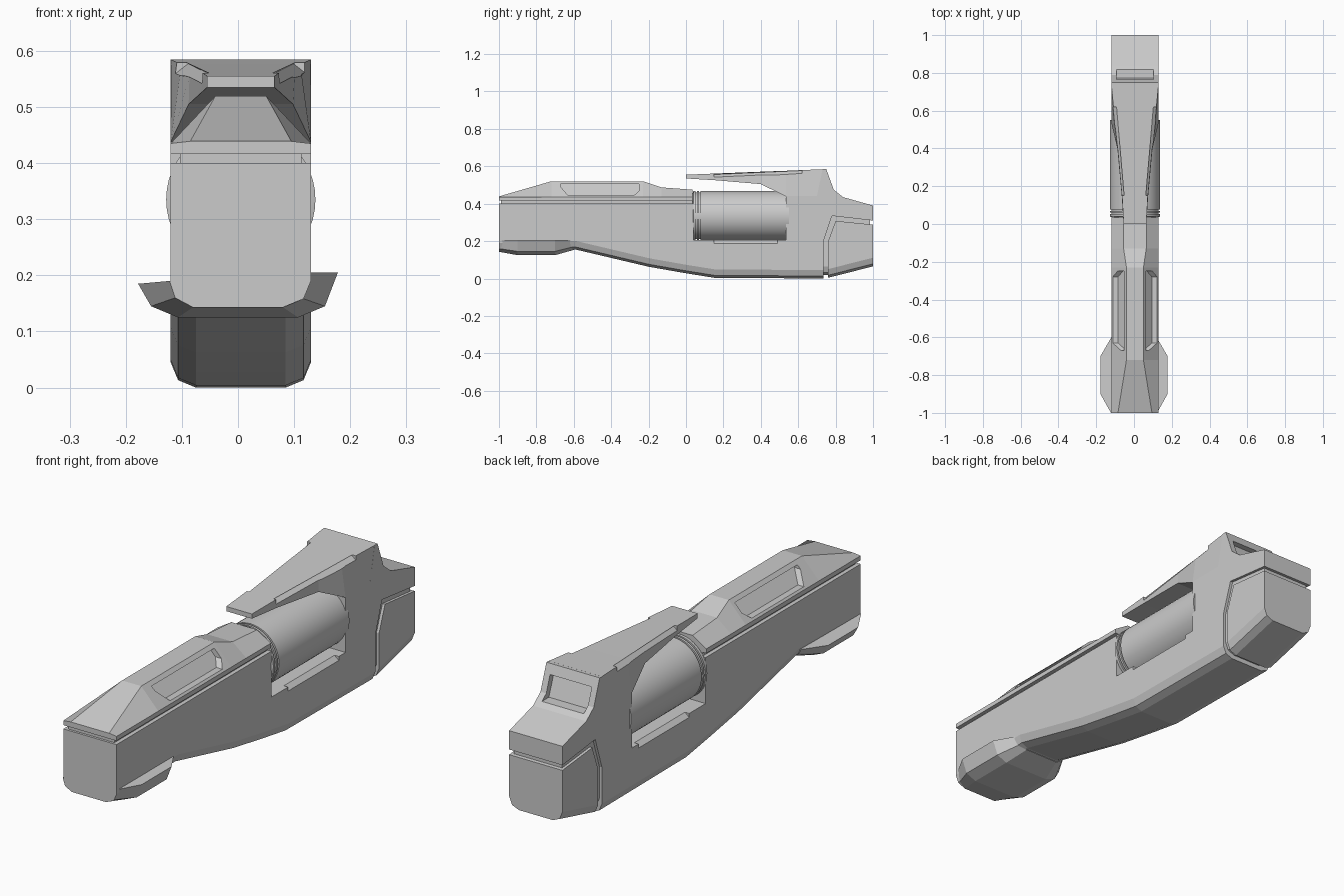
import bpy, bmesh, math

if "Cube" in bpy.data.objects:
    bpy.data.objects.remove(bpy.data.objects["Cube"])

CX, HW = 0.005, 0.125   # body centre line and half width


def finish(name, bm):
    bmesh.ops.recalc_face_normals(bm, faces=bm.faces[:])
    me = bpy.data.meshes.new(name)
    bm.to_mesh(me)
    bm.free()
    ob = bpy.data.objects.new(name, me)
    bpy.context.collection.objects.link(ob)
    return ob


def prism(name, profile, hw, bevel_edges=(), width=0.045):
    """Extrude a (y, z) side profile across x, rounding chosen profile edges."""
    bm = bmesh.new()
    n = len(profile)
    left = [bm.verts.new((CX - hw, y, z)) for y, z in profile]
    right = [bm.verts.new((CX + hw, y, z)) for y, z in profile]
    bm.faces.new(left)
    bm.faces.new(right[::-1])
    for i in range(n):
        j = (i + 1) % n
        bm.faces.new((left[i], right[i], right[j], left[j]))
    bmesh.ops.recalc_face_normals(bm, faces=bm.faces[:])
    edges = [bm.edges.get((s[i], s[i + 1])) for i in bevel_edges for s in (left, right)]
    if edges:
        bmesh.ops.bevel(bm, geom=edges, offset=width, segments=2, profile=0.5, affect='EDGES')
    return finish(name, bm)


def loft(name, sections, cx=CX):
    """Skin a list of (y, [(x, z), ...]) rings and cap both ends."""
    bm = bmesh.new()
    rings = [[bm.verts.new((cx + x, y, z)) for x, z in pts] for y, pts in sections]
    for a, b in zip(rings, rings[1:]):
        for i in range(len(a)):
            j = (i + 1) % len(a)
            bm.faces.new((a[i], a[j], b[j], b[i]))
    bm.faces.new(rings[0])
    bm.faces.new(rings[-1][::-1])
    return finish(name, bm)


def mirrored(half):
    return half + [(-x, z) for x, z in reversed(half)]


def cut(ob, cutter):
    mod = ob.modifiers.new("cut", 'BOOLEAN')
    mod.operation, mod.solver, mod.object = 'DIFFERENCE', 'EXACT', cutter
    bpy.context.view_layer.objects.active = ob
    bpy.ops.object.modifier_apply(modifier=mod.name)
    bpy.data.objects.remove(cutter)


def edge_notch(ob, p, q, rx, rz):
    """Chamfer away part of a long edge with a diamond-shaped bar."""
    diamond = lambda x, z: [(x - rx, z), (x, z - rz), (x + rx, z), (x, z + rz)]
    for s in (-1, 1):
        cut(ob, loft("notch_cutter", [(y, diamond(s * x, z)) for x, y, z in (p, q)]))


# main frame: fore body, belly, window and rear block
frame = prism("main_frame", [
    (-1, 0.145), (-0.59, 0.155), (-0.2, 0.063), (0, 0.028), (0.15, 0.004), (0.735, 0.0),
    (0.735, 0.2), (0.78, 0.335), (1, 0.31), (1, 0.39), (0.84, 0.435), (0.79, 0.475),
    (0.75, 0.585), (0.73, 0.584), (0.70, 0.44), (0.535, 0.44), (0.535, 0.205),
    (0.04, 0.205), (0.04, 0.40), (-1, 0.40)], HW, range(5))
edge_notch(frame, (HW, 0.15, 0.205), (HW, 0.49, 0.205), 0.02, 0.017)
cut(frame, prism("rear_recess_cutter",
                 [(0.738, 0.545), (0.82, 0.545), (0.84, 0.452), (0.772, 0.452)], 0.098))

# rear pad behind the groove, with a slimmer core filling the groove
prism("rear_pad", [(0.8, 0.308), (0.76, 0.2), (0.76, 0.004), (1, 0.065), (1, 0.288)],
      HW, [2])
prism("groove_core", [(0.72, 0.2), (0.72, 0.02), (0.78, 0.02), (0.985, 0.08),
                      (0.985, 0.33), (0.77, 0.345)], HW - 0.012, [1, 2])

# overhanging top bar, tapering towards the front
bar = loft("top_bar", [(y, mirrored([(tw, tz), (bw, bz)])) for y, tw, tz, bw, bz in [
    (0, 0.06, 0.555, 0.06, 0.535),
    (0.15, 0.068, 0.561, 0.07, 0.526),
    (0.40, 0.091, 0.571, 0.093, 0.505),
    (0.535, 0.106, 0.576, HW, 0.438),
    (0.735, 0.1245, 0.5845, HW, 0.438)]])
edge_notch(bar, (0.073, 0.15, 0.556), (0.116, 0.62, 0.577), 0.022, 0.017)

# front top cover with sloped sides
cover = loft("top_cover", [(y, mirrored([(w, z), (HW, 0.435), (HW, 0.416)])) for y, w, z in [
    (-1, 0.09, 0.439), (-0.72, 0.045, 0.52), (-0.23, 0.045, 0.52),
    (-0.13, 0.06, 0.487), (0.035, 0.06, 0.475)]])

# slots in both slopes of the cover
slot = [(-0.67, 0.505), (-0.67, 0.49), (-0.63, 0.443), (-0.28, 0.443), (-0.25, 0.47), (-0.25, 0.505)]
for s in (-1, 1):
    bm = bmesh.new()
    slope = lambda z: 0.045 + (0.52 - z) * 0.94
    inner = [bm.verts.new((CX + s * (slope(z) - 0.028), y, z)) for y, z in slot]
    outer = [bm.verts.new((CX + s * (slope(z) + 0.05), y, z)) for y, z in slot]
    bm.faces.new(inner)
    bm.faces.new(outer[::-1])
    for i in range(len(slot)):
        j = (i + 1) % len(slot)
        bm.faces.new((inner[i], outer[i], outer[j], inner[j]))
    cut(cover, finish("slot_cutter", bm))

# recessed seam between cover and frame
prism("cover_seam", [(-0.99, 0.38), (0.035, 0.38), (0.035, 0.43), (-0.99, 0.43)], 0.108)

# flared grip under the front
def flare(y, w1, w2, w3, zl, zr, z2, z3):
    return (y, [(-w1, zl), (-w2, z2), (-w3, z3), (w3, z3), (w2, z2), (w1, zr), (0.1, 0.205), (-0.1, 0.19)])

loft("front_flare", [
    flare(-1, 0.122, 0.112, 0.08, 0.19, 0.205, 0.16, 0.143),
    flare(-0.9, 0.178, 0.155, 0.107, 0.185, 0.205, 0.145, 0.125),
    flare(-0.7, 0.178, 0.155, 0.107, 0.185, 0.205, 0.145, 0.125),
    flare(-0.6, 0.12, 0.11, 0.08, 0.19, 0.205, 0.17, 0.153)], cx=0)

# drum in the window, with two ring grooves at its front
R, N = 0.133, 48
steps = [(0.036, R - 0.01), (0.04, R), (0.052, R), (0.052, R - 0.008), (0.06, R - 0.008), (0.06, R),
         (0.07, R), (0.07, R - 0.008), (0.078, R - 0.008), (0.078, R), (0.55, R)]
drum = loft("drum", [(y, [(r * math.cos(2 * math.pi * i / N), 0.335 + r * math.sin(2 * math.pi * i / N))
                          for i in range(N)]) for y, r in steps])
bpy.ops.object.select_all(action='DESELECT')
drum.select_set(True)
bpy.context.view_layer.objects.active = drum
bpy.ops.object.shade_smooth_by_angle(angle=math.radians(30))
